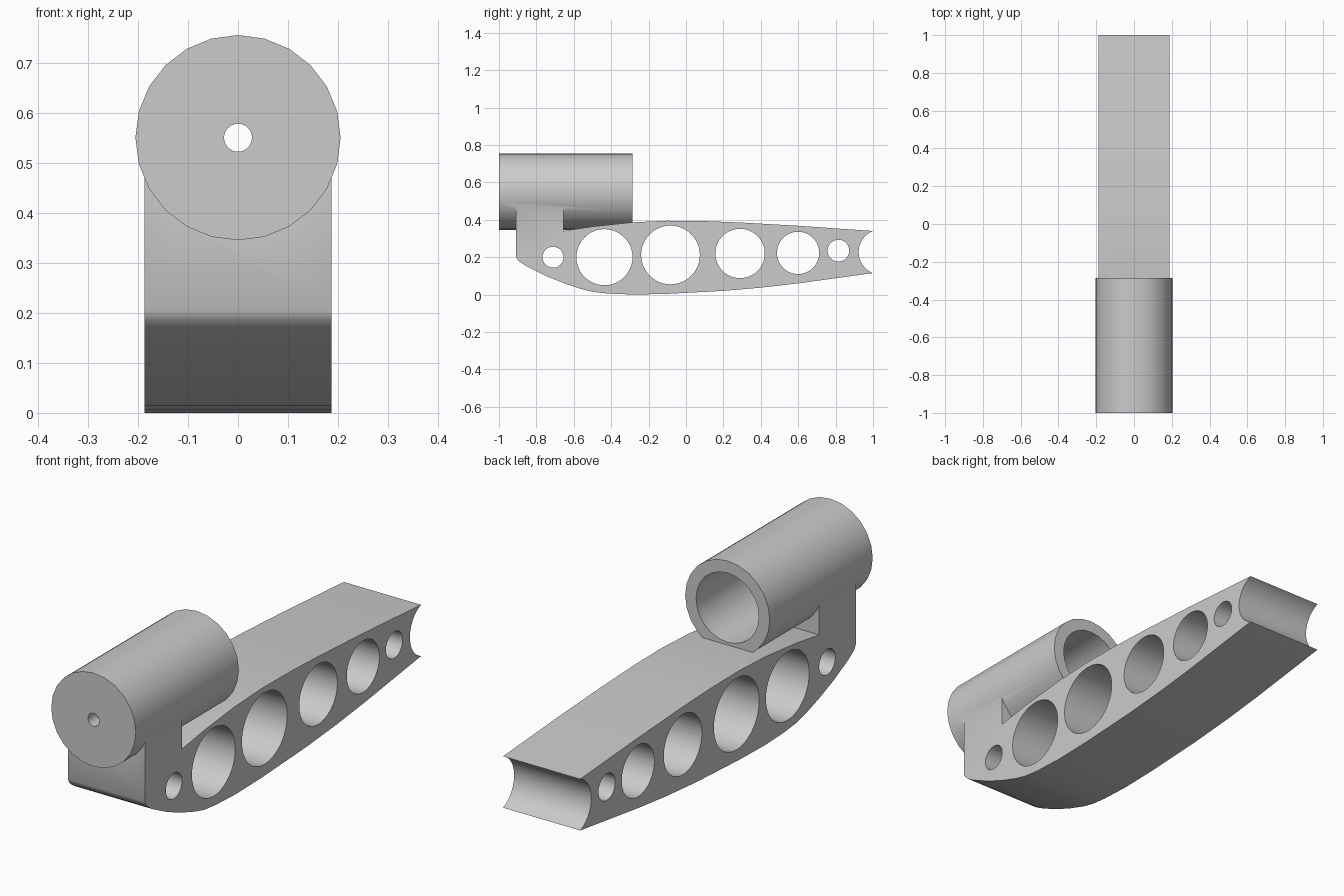
import bpy, bmesh, math
from mathutils import Matrix

if "Cube" in bpy.data.objects:
    bpy.data.objects.remove(bpy.data.objects["Cube"])

grey = bpy.data.materials.new("plain_grey")
grey.use_nodes = True
grey.diffuse_color = (0.6, 0.6, 0.6, 1)
grey.node_tree.nodes["Principled BSDF"].inputs["Base Color"].default_value = (0.6, 0.6, 0.6, 1)


def add_object(name, bm):
    bmesh.ops.recalc_face_normals(bm, faces=bm.faces)
    mesh = bpy.data.meshes.new(name)
    bm.to_mesh(mesh)
    bm.free()
    mesh.materials.append(grey)
    obj = bpy.data.objects.new(name, mesh)
    bpy.context.collection.objects.link(obj)
    return obj


def cylinder(name, axis, centre, radius, length, sides):
    bm = bmesh.new()
    turn = Matrix.Rotation(math.pi / 2, 4, "Y" if axis == "X" else "X")
    bmesh.ops.create_cone(bm, cap_ends=True, segments=sides, radius1=radius, radius2=radius,
                          depth=length, matrix=Matrix.Translation(centre) @ turn)
    return add_object(name, bm)


def combine(target, other, operation):
    mod = target.modifiers.new(operation.title(), "BOOLEAN")
    mod.object, mod.operation, mod.solver = other, operation, "EXACT"
    bpy.context.view_layer.objects.active = target
    bpy.ops.object.modifier_apply(modifier=mod.name)
    bpy.data.objects.remove(other)


# Curved arm with a raised neck: side outline (y, z) extruded across the width
half_width = 0.187
outline = [(-0.91, 0.5), (-0.91, 0.205), (-0.902, 0.188), (-0.885, 0.172), (-0.85, 0.15),
           (-0.75, 0.1), (-0.65, 0.06), (-0.56, 0.03), (-0.5, 0.015), (-0.42, 0.006),
           (-0.28, 0), (-0.1, 0.004), (0.2, 0.02), (0.4, 0.037), (0.6, 0.06), (1, 0.115),
           (1, 0.34), (0.6, 0.368), (0.3, 0.385), (0.1, 0.393), (-0.1, 0.395),
           (-0.29, 0.386), (-0.5, 0.364), (-0.655, 0.34), (-0.655, 0.5)]
bm = bmesh.new()
side = bm.faces.new([bm.verts.new((-half_width, y, z)) for y, z in outline])
grown = bmesh.ops.extrude_face_region(bm, geom=[side])["geom"]
bmesh.ops.translate(bm, vec=(2 * half_width, 0, 0),
                    verts=[v for v in grown if isinstance(v, bmesh.types.BMVert)])
body = add_object("arm_with_barrel", bm)

# Barrel resting on the neck
front, back, axis_z = -1, -0.287, 0.55
combine(body, cylinder("barrel", "Y", (0, (front + back) / 2, axis_z), 0.205, back - front, 24), "UNION")

# Wide bore open at the back, and a small hole through the front wall
bore_front = front + 0.06
combine(body, cylinder("bore", "Y", (0, bore_front + 0.5, axis_z), 0.152, 1, 24), "DIFFERENCE")
combine(body, cylinder("front_hole", "Y", (0, front, axis_z), 0.028, 0.3, 24), "DIFFERENCE")

# Cross holes along the arm, then the hollow at its back end: y, z, radius
for y, z, radius in [(-0.711, 0.2, 0.056), (-0.436, 0.2, 0.15), (-0.083, 0.212, 0.157),
                     (0.289, 0.22, 0.132), (0.599, 0.223, 0.113), (0.815, 0.235, 0.058),
                     (1.044, 0.2275, 0.121)]:
    combine(body, cylinder("cross_hole", "X", (0, y, z), radius, 1, 48), "DIFFERENCE")

bpy.ops.object.select_all(action="DESELECT")
body.select_set(True)
bpy.context.view_layer.objects.active = body
bpy.ops.object.shade_smooth_by_angle(angle=math.radians(32))
